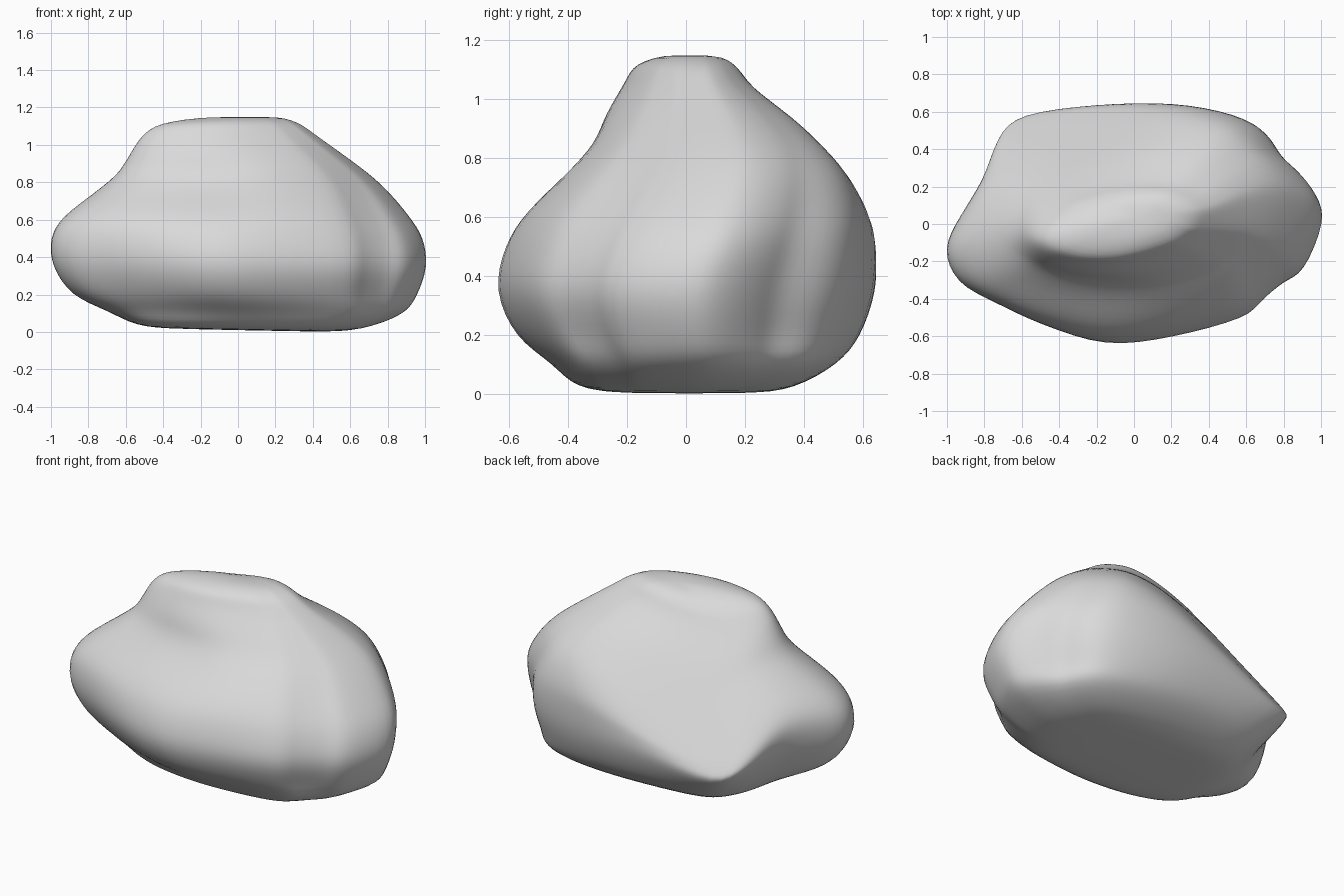
import bpy
import bmesh
from math import exp, log
from mathutils import Vector

default_cube = bpy.data.objects.get("Cube")
if default_cube:
    bpy.data.objects.remove(default_cube, do_unlink=True)

# Widest plan outline of the boulder, counter-clockwise from the +x tip
OUTLINE = [
    (1, 0), (.97, .13), (.88, .24), (.79, .32), (.71, .46), (.55, .56), (.22, .63),
    (-.2, .63), (-.59, .58), (-.72, .46), (-.78, .24), (-.9, .06), (-1, -.12),
    (-.93, -.3), (-.73, -.41), (-.48, -.53), (-.15, -.635), (.2, -.59),
    (.57, -.495), (.68, -.4), (.79, -.31), (.9, -.24),
]
HALF_DEPTH = .635

# Level heights with their extents: z, x min, x max, y min, y max
LEVELS = [
    (0, -.35, .45, -.24, .25),
    (.02, -.54, .66, -.37, .37),
    (.1, -.7, .88, -.46, .51),
    (.2, -.89, .96, -.58, .59),
    (.35, -.995, 1.01, -.645, .64),
    (.5, -1.01, .99, -.615, .645),
    (.62, -.94, .915, -.555, .63),
    (.75, -.77, .805, -.44, .57),
    (.85, -.65, .695, -.345, .48),
    (.95, -.585, .56, -.275, .37),
    (1.05, -.52, .42, -.2, .23),
    (1.12, -.42, .32, -.155, .18),
    (1.155, -.18, .2, -.05, .12),
]


def bump(x, z, centre_x, centre_z, width, height):
    """Smooth local swelling on the front face."""
    return exp(-((x - centre_x) / width) ** 2 - ((z - centre_z) / height) ** 2)


def soft_min(a, b, blend=.07):
    return -blend * log(exp(-a / blend) + exp(-b / blend))


def level_points(z, x_min, x_max, y_min, y_max):
    """Fit the outline into one level: boxy near the base, round near the crown."""
    rise = min(1, max(0, (z - .38) / .5))
    sink = max(0, 1 - z / .2)
    points = []
    for x, y in OUTLINE:
        flat = Vector((x, y / HALF_DEPTH))
        boxy = flat / (flat.x ** 4 + flat.y ** 4) ** .25
        flat = flat.lerp(flat.normalized(), rise * .8)
        flat = flat.lerp(boxy, sink * .75 * (1 - .4 * flat.x))
        px = x_min + (x_max - x_min) * (flat.x + 1) / 2
        py = y_min + (y_max - y_min) * (flat.y + 1) / 2
        # Hollow above the front ledge, with a spur beside it
        if flat.y < 0:
            py -= flat.y * .06 * bump(px, z, -.2, .76, .35, .16)
            py += flat.y * .04 * bump(px, z, .38, .66, .25, .25)
        py += .13 * rise * px
        # Broad facet that shears off the rear shoulder, and a tilted underside
        facet = 1.4 + .536 * px - 1.35 * py
        pz = soft_min(z, facet) + sink * .02 * (.45 - px)
        points.append(Vector((px, py, pz)))
    return points


def smooth_path(points, closed, steps=4):
    """Curve that passes through every point."""
    n = len(points)

    def at(i):
        return points[i % n] if closed else points[min(max(i, 0), n - 1)]

    path = []
    for i in range(n if closed else n - 1):
        a, b, c, d = (at(i + k) for k in (-1, 0, 1, 2))
        for s in range(steps):
            t = s / steps
            path.append(b + t / 2 * (c - a + t * (
                2 * a - 5 * b + 4 * c - d + t * (3 * b - 3 * c + d - a))))
    return path if closed else path + [points[-1]]


# Boulder: stacked levels bridged into one closed skin
contours = [smooth_path(level_points(*level), True) for level in LEVELS]
columns = [smooth_path(column, False) for column in zip(*contours)]
bm = bmesh.new()
columns = [[bm.verts.new(p) for p in column] for column in columns]
for left, right in zip(columns, columns[1:] + columns[:1]):
    for i in range(len(left) - 1):
        bm.faces.new((left[i], right[i], right[i + 1], left[i + 1]))

# Close the underside and crown with fans
for end in (0, -1):
    ring = [column[end] for column in columns]
    centre = bm.verts.new(sum((v.co for v in ring), Vector()) / len(ring))
    for v, w in zip(ring, ring[1:] + ring[:1]):
        bm.faces.new((v, w, centre))
bmesh.ops.recalc_face_normals(bm, faces=bm.faces)

# Weathered, softened edges
for _ in range(5):
    bmesh.ops.smooth_vert(bm, verts=bm.verts, factor=.5,
                          use_axis_x=True, use_axis_y=True, use_axis_z=True)
for face in bm.faces:
    face.smooth = True

mesh = bpy.data.meshes.new("boulder")
bm.to_mesh(mesh)
bm.free()
boulder = bpy.data.objects.new("boulder", mesh)
bpy.context.collection.objects.link(boulder)

# Plain stone colour
stone = bpy.data.materials.new("light grey stone")
stone.use_nodes = True
grey = (.7, .7, .7, 1)
stone.diffuse_color = grey
shader = next(n for n in stone.node_tree.nodes if n.type == "BSDF_PRINCIPLED")
shader.inputs["Base Color"].default_value = grey
shader.inputs["Roughness"].default_value = .9
mesh.materials.append(stone)
